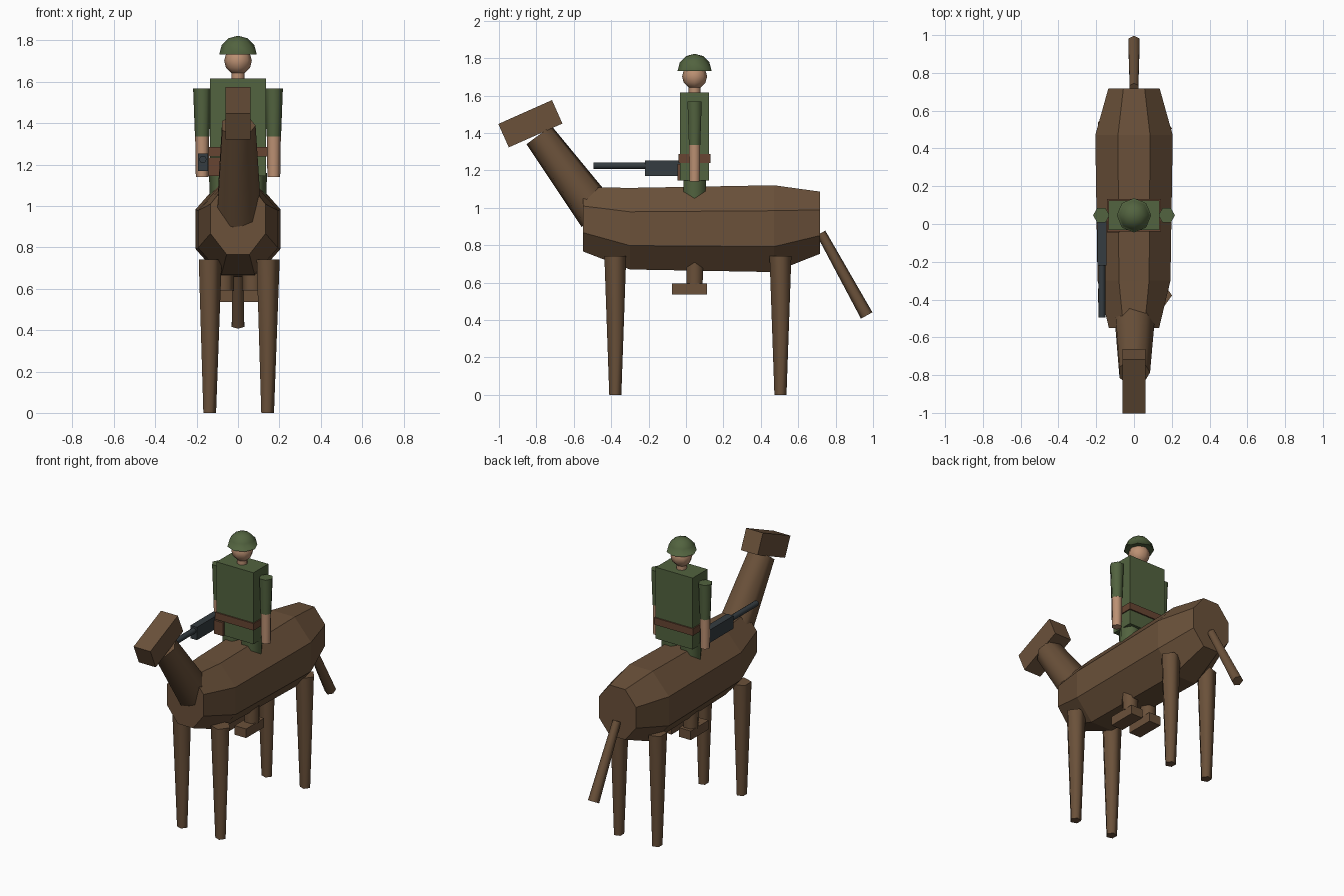
import bpy, bmesh
from math import cos, sin, pi, radians
from mathutils import Vector, Matrix

if "Cube" in bpy.data.objects:
    bpy.data.objects.remove(bpy.data.objects["Cube"])


def material(name, color):
    m = bpy.data.materials.new(name)
    m.use_nodes = True
    rgba = (*color, 1)
    m.diffuse_color = rgba
    m.node_tree.nodes["Principled BSDF"].inputs["Base Color"].default_value = rgba
    return m


BROWN = material("horse brown", (0.145, 0.082, 0.042))
GREEN = material("uniform green", (0.085, 0.125, 0.05))
SKIN = material("skin", (0.5, 0.28, 0.17))
LEATHER = material("belt leather", (0.135, 0.06, 0.032))
STEEL = material("gun steel", (0.035, 0.045, 0.052))


def finish(bm, name, mat):
    bmesh.ops.recalc_face_normals(bm, faces=bm.faces)
    mesh = bpy.data.meshes.new(name)
    bm.to_mesh(mesh)
    bm.free()
    mesh.materials.append(mat)
    ob = bpy.data.objects.new(name, mesh)
    bpy.context.collection.objects.link(ob)
    return ob


def loft(name, rings, mat, smooth=True):
    """Skin closed rings of points and cap both ends."""
    bm = bmesh.new()
    loops = [[bm.verts.new(p) for p in ring] for ring in rings]
    n = len(loops[0])
    for a, b in zip(loops, loops[1:]):
        for i in range(n):
            j = (i + 1) % n
            bm.faces.new((a[i], a[j], b[j], b[i])).smooth = smooth
    bm.faces.new(loops[0])
    bm.faces.new(loops[-1])
    return finish(bm, name, mat)


def tube(name, start, end, r0, r1, sides, mat, phase=0.0):
    """Tapered prism between two points, first corner towards +x."""
    start, end = Vector(start), Vector(end)
    u = Vector((1, 0, 0))
    v = (end - start).normalized().cross(u)
    angles = [phase + 2 * pi * i / sides for i in range(sides)]
    rings = [[c + r * (u * cos(a) + v * sin(a)) for a in angles]
             for c, r in ((start, r0), (end, r1))]
    return loft(name, rings, mat)


def box(name, center, size, mat, tilt=0.0):
    bm = bmesh.new()
    bmesh.ops.create_cube(bm, size=1)
    m = (Matrix.Translation(center) @ Matrix.Rotation(tilt, 4, 'X')
         @ Matrix.Diagonal((*size, 1)))
    bmesh.ops.transform(bm, matrix=m, verts=bm.verts)
    return finish(bm, name, mat)


def dome(name, center, radius, mat, segments, rings, cut=None):
    bm = bmesh.new()
    bmesh.ops.create_uvsphere(bm, u_segments=segments, v_segments=rings, radius=radius)
    for f in bm.faces:
        f.smooth = True
    if cut is not None:
        geom = bm.verts[:] + bm.edges[:] + bm.faces[:]
        bmesh.ops.bisect_plane(bm, geom=geom, plane_co=(0, 0, cut),
                               plane_no=(0, 0, 1), clear_inner=True)
        rim = [e for e in bm.edges if e.is_boundary]
        for f in bmesh.ops.holes_fill(bm, edges=rim)["faces"]:
            f.smooth = False
    bmesh.ops.translate(bm, vec=center, verts=bm.verts)
    return finish(bm, name, mat)


# Horse body: octagonal sections along y (y, centre z, half width, half height)
sections = [(-0.55, 0.938, 0.133, 0.172), (-0.3, 0.888, 0.193, 0.218),
            (0.47, 0.888, 0.205, 0.232), (0.717, 0.92, 0.136, 0.166)]
octagon = [pi / 8 + i * pi / 4 for i in range(8)]
k = 1 / cos(pi / 8)
loft("horse_body", [[(w * k * cos(a), y, z + h * k * sin(a)) for a in octagon]
                    for y, z, w, h in sections], BROWN, smooth=False)

# Horse neck, head, tail and legs
tube("horse_neck", (0, -0.47, 0.963), (0, -0.786, 1.389), 0.113, 0.085, 7, BROWN)
box("horse_head", (0, -0.832, 1.449), (0.123, 0.314, 0.137), BROWN, radians(24))
tube("horse_tail", (0, 0.722, 0.865), (0, 0.966, 0.424), 0.026, 0.035, 6, BROWN, pi / 6)
for side, x in (("left", 0.14), ("right", -0.14)):
    for end, y in (("front", -0.378), ("hind", 0.505)):
        tube(f"horse_{end}_leg_{side}", (x, y, 0), (x, y, 0.742),
             0.034, 0.0615, 5, BROWN)

# Rider torso, belt and pouch
CY = 0.046
box("rider_torso", (0, CY, 1.381), (0.27, 0.155, 0.472), GREEN)
box("rider_belt", (0, CY, 1.263), (0.284, 0.172, 0.046), LEATHER)
box("belt_pouch", (-0.11, -0.02, 1.19), (0.065, 0.05, 0.088), LEATHER)

# Rider head and helmet
tube("rider_neck", (0, CY, 1.6), (0, CY, 1.68), 0.032, 0.032, 8, SKIN)
dome("rider_head", (0, CY, 1.702), 0.067, SKIN, 8, 6)
dome("rider_helmet", (0, CY, 1.732), 0.091, GREEN, 8, 6, cut=0)

# Rider limbs
for side, s in (("left", 1), ("right", -1)):
    ax, lx = 0.173 * s, 0.07 * s
    tube(f"sleeve_{side}", (ax, CY, 1.335), (ax, CY, 1.568), 0.035, 0.044, 6, GREEN)
    tube(f"forearm_{side}", (ax, CY, 1.14), (ax, CY, 1.336), 0.031, 0.034, 6, SKIN)
    tube(f"trouser_leg_{side}", (lx, CY, 0.9), (lx, CY, 1.16), 0.064, 0.07, 6, GREEN)
    tube(f"boot_shaft_{side}", (lx, CY, 0.59), (lx, CY, 0.9), 0.05, 0.054, 6, BROWN)
    box(f"boot_foot_{side}", (lx, 0.018, 0.565), (0.085, 0.187, 0.06), BROWN)

# Gun held at the right hip
box("gun_body", (-0.17, -0.08, 1.211), (0.048, 0.28, 0.085), STEEL)
tube("gun_barrel", (-0.17, -0.21, 1.225), (-0.17, -0.495, 1.225), 0.018, 0.018, 8, STEEL)
